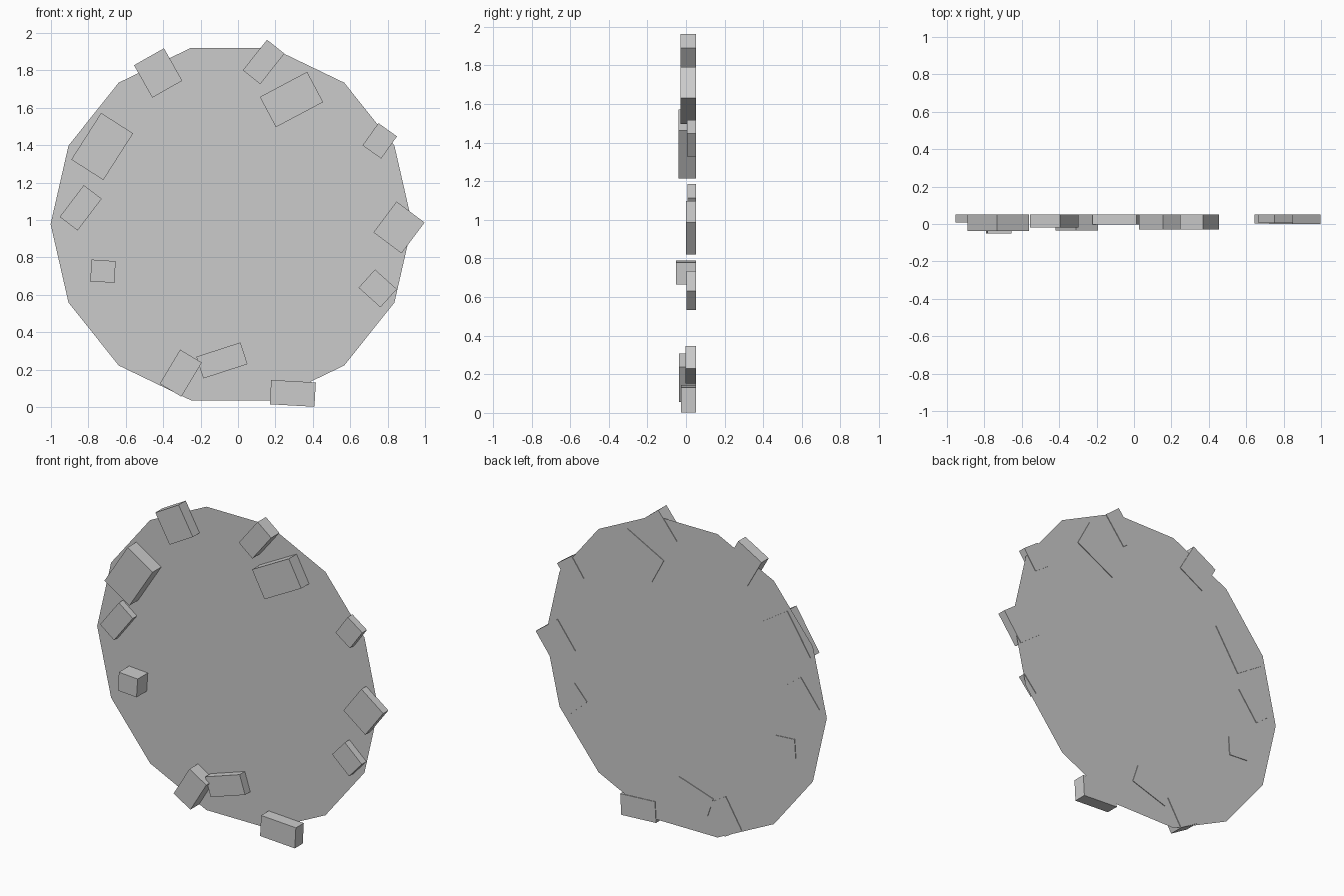
import bpy, bmesh, math
from mathutils import Matrix, Vector

stone = bpy.data.materials.new("plain grey")
stone.diffuse_color = (0.6, 0.6, 0.6, 1)

BACK = 0.052        # rear plane of the blocks
DISC_Y = 0.048      # the flat disc sits just in front of it


def add_object(name, bm):
    mesh = bpy.data.meshes.new(name)
    bm.to_mesh(mesh)
    bm.free()
    mesh.materials.append(stone)
    obj = bpy.data.objects.new(name, mesh)
    bpy.context.collection.objects.link(obj)
    return obj


# Flat fourteen-sided disc, facing forward
bm = bmesh.new()
ring = [bm.verts.new((-0.035 + 0.967 * math.cos(math.tau * i / 14), DISC_Y,
                      0.978 + 0.967 * math.sin(math.tau * i / 14)))
        for i in range(14)]
bm.faces.new(ring)
add_object("disc", bm)

# Blocks around the rim: centre x, centre z, width, height, tilt in degrees, front y
blocks = [
    (-0.427, 1.786, 0.184, 0.199, 29.5, -0.018),
    (0.137, 1.845, 0.119, 0.208, -38.5, -0.029),
    (0.286, 1.644, 0.286, 0.183, 28.0, -0.029),
    (-0.726, 1.393, 0.203, 0.296, -32.6, -0.038),
    (-0.841, 1.065, 0.120, 0.213, -37.2, 0.007),
    (-0.722, 0.726, 0.129, 0.116, -3.8, -0.052),
    (-0.306, 0.181, 0.135, 0.212, -31.0, -0.035),
    (-0.086, 0.249, 0.248, 0.122, 18.0, -0.003),
    (0.293, 0.073, 0.239, 0.130, -3.2, -0.026),
    (0.747, 0.634, 0.157, 0.131, -42.0, 0.003),
    (0.861, 0.960, 0.187, 0.206, -36.8, 0.001),
    (0.758, 1.423, 0.122, 0.146, -35.4, 0.006),
]
for i, (x, z, w, h, tilt, front) in enumerate(blocks, 1):
    bm = bmesh.new()
    bmesh.ops.create_cube(bm, size=1)
    place = (Matrix.Translation(Vector((x, (front + BACK) / 2, z)))
             @ Matrix.Rotation(-math.radians(tilt), 4, 'Y')
             @ Matrix.Diagonal((w, BACK - front, h, 1)))
    bm.transform(place)
    add_object(f"rim_block_{i}", bm)
